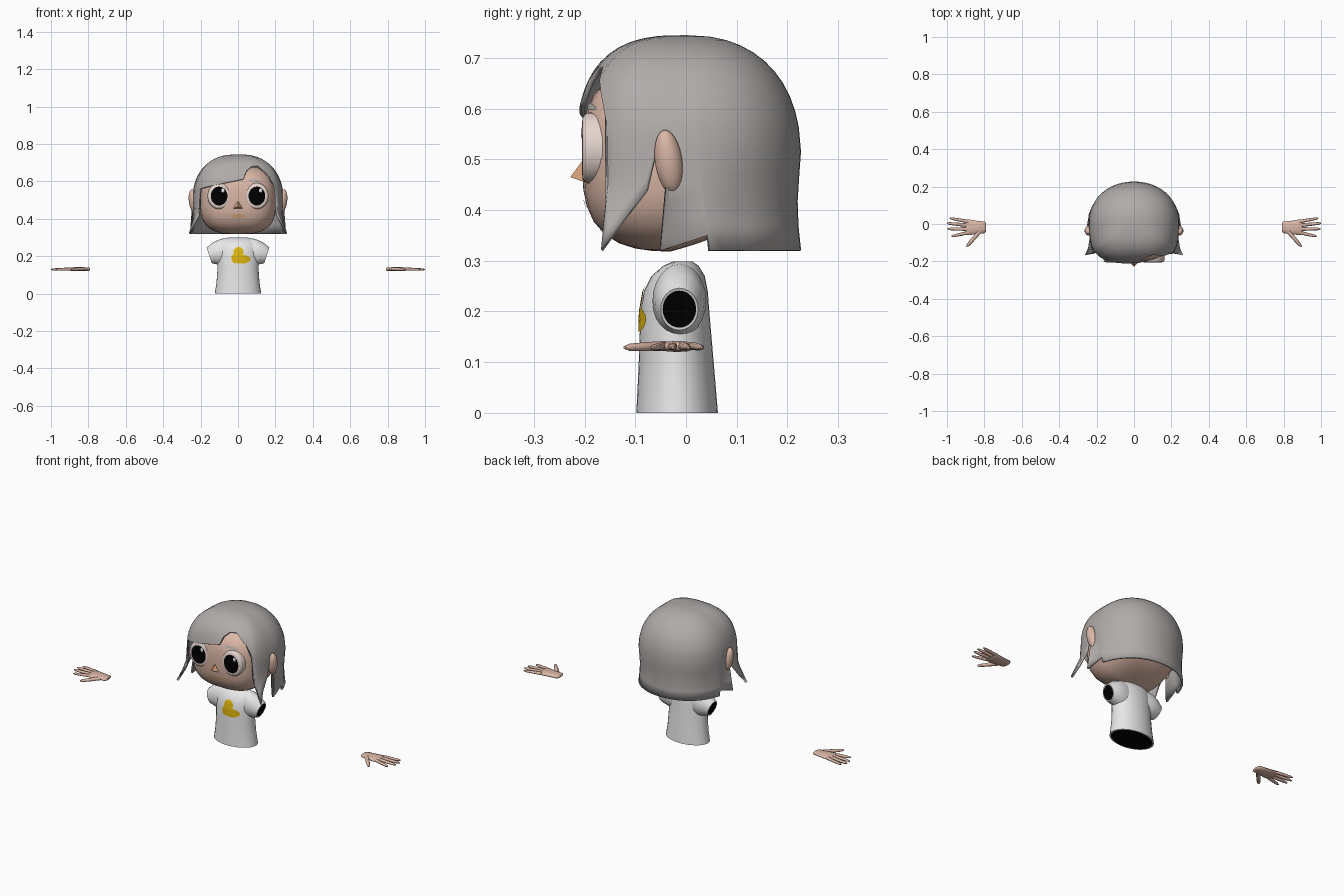
import bpy, bmesh, math
from mathutils import Vector, Matrix

if "Cube" in bpy.data.objects:
    bpy.data.objects.remove(bpy.data.objects["Cube"])


def material(name, rgb):
    m = bpy.data.materials.new(name)
    m.diffuse_color = (*rgb, 1)
    m.use_nodes = True
    m.node_tree.nodes["Principled BSDF"].inputs["Base Color"].default_value = m.diffuse_color
    return m


SKIN = material("skin", (0.70, 0.47, 0.38))
HAIR = material("grey hair", (0.43, 0.41, 0.40))
WHITE = material("white cloth", (0.84, 0.84, 0.84))
EYE = material("eye white", (0.78, 0.66, 0.61))
BLACK = material("black", (0.0, 0.0, 0.0))
TAN = material("tan", (0.68, 0.36, 0.20))
YELLOW = material("yellow", (0.74, 0.47, 0.005))


def finish(name, bm, mats, angle=50, recalc=True):
    if recalc:
        bmesh.ops.recalc_face_normals(bm, faces=bm.faces[:])
    me = bpy.data.meshes.new(name)
    bm.to_mesh(me)
    bm.free()
    for m in mats:
        me.materials.append(m)
    ob = bpy.data.objects.new(name, me)
    bpy.context.collection.objects.link(ob)
    bpy.ops.object.select_all(action='DESELECT')
    ob.select_set(True)
    bpy.context.view_layer.objects.active = ob
    bpy.ops.object.shade_smooth_by_angle(angle=math.radians(angle))
    return ob


def lerp_table(table, t):
    """Interpolate rows of a table keyed by the first column."""
    for a, b in zip(table, table[1:]):
        if t <= b[0]:
            f = max(0, (t - a[0]) / (b[0] - a[0]))
            return [p + (q - p) * f for p, q in zip(a[1:], b[1:])]
    return list(table[-1][1:])


def loft(bm, rings, n, end_material=0):
    """Skin elliptical rings (centre, half axis u, half axis v), closed at both ends."""
    loops = []
    for c, u, v in rings:
        c, u, v = Vector(c), Vector(u), Vector(v)
        loops.append([bm.verts.new(c + u * math.cos(2 * math.pi * i / n) + v * math.sin(2 * math.pi * i / n))
                      for i in range(n)])
    for a, b in zip(loops, loops[1:]):
        for i in range(n):
            bm.faces.new((a[i], a[(i + 1) % n], b[(i + 1) % n], b[i]))
    bm.faces.new(loops[0])
    bm.faces.new(loops[-1]).material_index = end_material


# Head: rounded box
HC, HR, HN = Vector((0, -0.01, 0.502)), (0.205, 0.195, 0.184), 3.0
bm = bmesh.new()
bmesh.ops.create_uvsphere(bm, u_segments=32, v_segments=20, radius=1)
for v in bm.verts:
    k = sum(abs(c / r) ** HN for c, r in zip(v.co, HR)) ** (-1 / HN)
    v.co = HC + v.co * k
    if v.co.z < 0.42:
        v.co.z += max(0, v.co.y + 0.03) * 0.3
finish("head", bm, [SKIN])


def face_y(x, z):
    s = 1 - abs(x / HR[0]) ** HN - abs((z - HC.z) / HR[2]) ** HN
    return HC.y - HR[1] * max(s, 0) ** (1 / HN)


# Hair: shell swept round the head, with a shaped hem
def hair_point(phi, z):
    a = math.radians(phi)
    sx, cy = abs(math.sin(a)), math.cos(a)
    front = min(1, max(0, 2 * cy))
    ry, n = (0.217 if cy > 0 else 0.227), 2.1 + 0.9 * front
    r = ((sx / 0.243) ** n + (abs(cy) / ry) ** n) ** (-1 / n)
    if z > 0.5:
        e = 2.3 + 0.5 * front * max(0, cy)
        r *= max(0, 1 - ((z - 0.5) / 0.245) ** e) ** (1 / e)
    elif abs(phi) < 110:
        flare = 0.05 * min(1, (110 - abs(phi)) / 25) + 0.15 * min(1, max(0, (82 - abs(phi)) / 24))
        r *= 1 + flare * min(1, max(0, (0.45 - z) / 0.125)) ** 1.5
    else:
        r *= 1 - 0.03 * math.sin(min(1, (0.5 - z) / 0.18) * math.pi)
    return Vector((r * math.sin(a), -r * cy, z))


# Each key: angle at the crown, angle at the hem, hem height
side = [(53, 53, 0.56), (54.5, 53.5, 0.42), (57, 57.5, 0.323), (63, 62.5, 0.377), (72, 72, 0.44),
        (78, 78, 0.55), (84, 84, 0.55), (86, 79, 0.32), (94, 100, 0.35), (96, 101, 0.32),
        (120, 120, 0.32), (150, 150, 0.32), (180, 180, 0.32)]
fringe = [(-30, -30, 0.582), (-8, -8, 0.60), (8, 8, 0.612), (13, 13, 0.655), (22, 22, 0.68),
          (33, 33, 0.683), (45, 45, 0.63)]
keys = [(-a, -b, z) for a, b, z in reversed(side)] + fringe + side
bm = bmesh.new()
columns, UPPER, LOWER = [], 10, 5
for k0, k1 in zip(keys, keys[1:]):
    steps = max(1, round((k1[0] - k0[0]) / 7))
    for s in range(steps):
        columns.append([p + (q - p) * s / steps for p, q in zip(k0, k1)])
columns.append(keys[-1])
grid = []
for top, low, hem in columns:
    split = max(0.565, hem + 0.005)
    heights = [0.745 + (split - 0.745) * (i / UPPER) ** 1.8 for i in range(UPPER)]
    heights += [split + (hem - split) * i / LOWER for i in range(LOWER + 1)]
    col = []
    for z in heights:
        f = max(0, (0.56 - z) / (0.56 - hem)) if hem < 0.55 else 0
        col.append(bm.verts.new(hair_point(top + (low - top) * f, z)))
    grid.append(col)
for a, b in zip(grid, grid[1:]):
    for i in range(UPPER + LOWER):
        bm.faces.new((a[i], a[i + 1], b[i + 1], b[i]))
bmesh.ops.remove_doubles(bm, verts=bm.verts[:], dist=0.0002)
hair = finish("hair", bm, [HAIR], recalc=False)
solid = hair.modifiers.new("thickness", 'SOLIDIFY')
solid.thickness, solid.offset = 0.011, -1


def ellipsoid(name, loc, scale, rot, mats):
    bm = bmesh.new()
    bmesh.ops.create_uvsphere(bm, u_segments=24, v_segments=16, radius=1,
                              matrix=Matrix.Rotation(math.pi / 2, 4, 'X'))
    bm.transform(Matrix.Translation(loc) @ rot @ Matrix.Diagonal((*scale, 1)))
    return finish(name, bm, mats)


# Eyes: flat discs with rounded rim, painted pupil and highlight; ears
for s, label in ((-1, "left"), (1, "right")):
    eye = Vector((s * 0.101, 0, 0.522))
    bm = bmesh.new()
    loft(bm, [(eye + Vector((0, y, 0)), (0.062 * k, 0, 0), (0, 0, 0.070 * k))
              for y, k in ((-0.165, 1), (-0.193, 1), (-0.200, 0.95), (-0.204, 0.86), (-0.205, 0.72))], 28, 1)
    finish(label + "_eye", bm, [EYE, BLACK], 40)
    ellipsoid(label + "_eye_shine", eye + Vector((0.020, -0.205, 0.030)), (0.009, 0.002, 0.011),
              Matrix(), [WHITE])
    ellipsoid(label + "_ear", Vector((s * 0.238, -0.034, 0.495)), (0.025, 0.027, 0.064),
              Matrix.Rotation(math.radians(8), 4, 'X') @ Matrix.Rotation(s * 0.12, 4, 'Y'), [SKIN])

# Nose: small pyramid
bm = bmesh.new()
t, l, r, p, b = [bm.verts.new(c) for c in ((0, -0.200, 0.503), (-0.028, -0.200, 0.455), (0.028, -0.200, 0.455),
                                           (0, -0.228, 0.465), (0, -0.18, 0.465))]
for f in ((t, l, p), (t, p, r), (l, r, p), (t, b, l), (t, r, b), (l, b, r)):
    bm.faces.new(f)
finish("nose", bm, [TAN], 20)


def decal(name, cx, cz, rx, rz, surface, mat, tilt=0):
    """Thin elliptical patch that follows a front surface."""
    bm = bmesh.new()
    loops = []
    for k in (0.3, 0.65, 1):
        loop = []
        for i in range(20):
            a = 2 * math.pi * i / 20
            u, w = k * rx * math.cos(a), k * rz * math.sin(a)
            x, z = cx + u * math.cos(tilt) - w * math.sin(tilt), cz + u * math.sin(tilt) + w * math.cos(tilt)
            loop.append(bm.verts.new((x, surface(x, z) - 0.003, z)))
        loops.append(loop)
    bm.faces.new(loops[0])
    for a, b in zip(loops, loops[1:]):
        for i in range(20):
            bm.faces.new((a[i - 1], b[i - 1], b[i], a[i]))
    finish(name, bm, [mat], recalc=False)


decal("mouth", 0, 0.415, 0.042, 0.010, face_y, TAN)
for s in (-1, 1):
    decal("brow", s * 0.092, 0.604, 0.038, 0.006, face_y, HAIR, -s * 0.1)

# Shirt body: height, half width, front, back; the open hem is dark inside
torso = [(0, 0.124, -0.098, 0.063), (0.06, 0.115, -0.095, 0.058), (0.13, 0.110, -0.092, 0.052),
         (0.20, 0.110, -0.090, 0.046), (0.24, 0.110, -0.083, 0.043), (0.27, 0.103, -0.068, 0.037),
         (0.29, 0.085, -0.045, 0.025), (0.299, 0.055, -0.025, 0.012)]


def torso_ring(z, w, f, b, k=1):
    return ((0, (f + b) / 2, z), (w * k, 0, 0), (0, (b - f) / 2 * k, 0))


def torso_y(x, z):
    w, f, b = lerp_table(torso, z)
    return (f + b) / 2 - (b - f) / 2 * math.sqrt(max(0, 1 - (x / w) ** 2))


bm = bmesh.new()
loft(bm, [torso_ring(*t) for t in reversed(torso)] + [torso_ring(*torso[0], 0.94)], 32, 1)
finish("shirt_body", bm, [WHITE, BLACK])

# Sleeves: top and bottom points of each ring and half depth
for s, label in ((-1, "left"), (1, "right")):
    bm = bmesh.new()
    rings = []
    for xt, zt, xb, zb, d in ((0.05, 0.299, 0.05, 0.14, 0.045), (0.09, 0.293, 0.09, 0.15, 0.053),
                              (0.135, 0.274, 0.115, 0.157, 0.048), (0.168, 0.246, 0.14, 0.163, 0.037),
                              (0.165, 0.241, 0.141, 0.168, 0.033)):
        rings.append(((s * (xt + xb) / 2, -0.013, (zt + zb) / 2),
                      (s * (xt - xb) / 2, 0, (zt - zb) / 2), (0, d, 0)))
    loft(bm, rings, 24, 1)
    finish(label + "_sleeve", bm, [WHITE, BLACK])

# Duck print on the chest
decal("print_body", 0.018, 0.184, 0.050, 0.024, torso_y, YELLOW)
decal("print_head", 0.003, 0.222, 0.027, 0.028, torso_y, YELLOW)
decal("print_breast", -0.016, 0.188, 0.019, 0.026, torso_y, YELLOW)

# Hands: flat palm, four fingers and a thumb
for s, label in ((-1, "left"), (1, "right")):
    bm = bmesh.new()
    palm = ((0.790, -0.018, 0.020, 0.006), (0.797, -0.018, 0.031, 0.009), (0.835, -0.018, 0.034, 0.011),
            (0.875, -0.018, 0.041, 0.011), (0.897, -0.017, 0.040, 0.008), (0.903, -0.017, 0.032, 0.004))
    loft(bm, [((s * x, y, 0.131), (0, w, 0), (0, 0, h)) for x, y, w, h in palm], 12)
    fingers = (((0.885, 0.013), (0.985, 0.031), 0.0085), ((0.885, -0.007), (1.0, 0.004), 0.009),
               ((0.885, -0.027), (0.997, -0.026), 0.009), ((0.885, -0.046), (0.975, -0.066), 0.0085),
               ((0.825, -0.040), (0.895, -0.121), 0.0105))
    for a, b, rad in fingers:
        a, b = Vector((s * a[0], a[1], 0.132)), Vector((s * b[0], b[1], 0.129))
        d = (b - a).normalized()
        n = Vector((-d.y, d.x, 0)).normalized()
        loft(bm, [(a.lerp(b, f), n * rad * k, Vector((0, 0, rad * k * 0.85)))
                  for f, k in ((0, 1.1), (0.5, 1), (0.88, 0.8), (1, 0.35))], 8)
    finish(label + "_hand", bm, [SKIN], 60)
